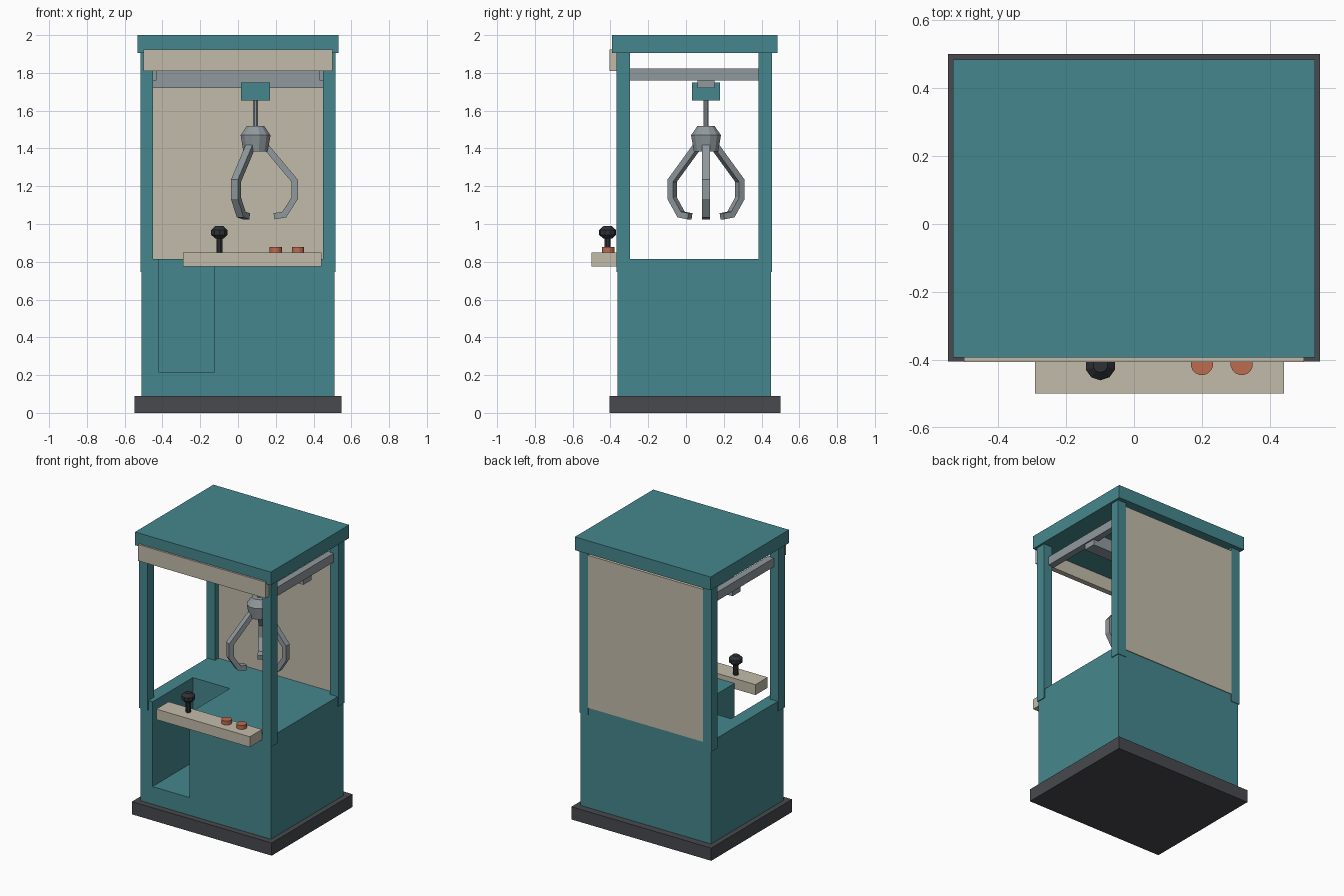
import bpy, bmesh, math
from mathutils import Vector

if "Cube" in bpy.data.objects:
    bpy.data.objects.remove(bpy.data.objects["Cube"], do_unlink=True)


def material(name, rgb):
    m = bpy.data.materials.new(name)
    m.use_nodes = True
    m.diffuse_color = (*rgb, 1)
    m.node_tree.nodes["Principled BSDF"].inputs["Base Color"].default_value = (*rgb, 1)
    return m


TEAL = material("teal", (0.06, 0.245, 0.27))
CREAM = material("cream", (0.54, 0.5, 0.4))
STEEL = material("steel grey", (0.28, 0.32, 0.34))
CHARCOAL = material("charcoal", (0.065, 0.067, 0.076))
BLACK = material("soft black", (0.028, 0.031, 0.037))
ORANGE = material("burnt orange", (0.51, 0.15, 0.08))


def finish(name, bm, mat):
    bmesh.ops.recalc_face_normals(bm, faces=bm.faces)
    me = bpy.data.meshes.new(name)
    bm.to_mesh(me)
    bm.free()
    me.materials.append(mat)
    ob = bpy.data.objects.new(name, me)
    bpy.context.collection.objects.link(ob)
    return ob


def box(name, mat, xs, ys, zs):
    """Box from its x, y and z ranges."""
    bm = bmesh.new()
    bmesh.ops.create_cube(bm, size=1)
    for v in bm.verts:
        v.co = [r[0] if c < 0 else r[1] for c, r in zip(v.co, (xs, ys, zs))]
    return finish(name, bm, mat)


def lathe(name, mat, centre, profile, sides):
    """Solid of revolution from (radius, z) rings with flat caps."""
    bm = bmesh.new()
    rings = []
    for r, z in profile:
        angles = [math.tau * (i + 0.5) / sides for i in range(sides)]
        rings.append([bm.verts.new((centre[0] + r * math.cos(a),
                                    centre[1] + r * math.sin(a), z)) for a in angles])
    for low, high in zip(rings, rings[1:]):
        for i in range(sides):
            j = (i + 1) % sides
            bm.faces.new((low[i], low[j], high[j], high[i]))
    bm.faces.new(rings[0])
    bm.faces.new(rings[-1])
    return finish(name, bm, mat)


def claw_arm(name, mat, centre, angle, path, thick, width):
    """Rectangular bar swept along a radial (r, z) path with mitred bends."""
    pts = [Vector(p) for p in path]
    dirs = [(b - a).normalized() for a, b in zip(pts, pts[1:])]
    out = Vector((math.cos(angle), math.sin(angle), 0))
    side = Vector((-out.y, out.x, 0)) * width / 2
    origin = Vector((*centre, 0))
    bm = bmesh.new()
    rings = []
    for i, p in enumerate(pts):
        d0, d1 = dirs[max(i - 1, 0)], dirs[min(i, len(dirs) - 1)]
        t = (d0 + d1).normalized()
        n = Vector((-t.y, t.x)) * thick / 2 / t.dot(d0)
        ring = []
        for s, w in ((1, 1), (1, -1), (-1, -1), (-1, 1)):
            q = p + n * s
            ring.append(bm.verts.new(origin + out * q.x + Vector((0, 0, q.y)) + side * w))
        rings.append(ring)
    for a, b in zip(rings, rings[1:]):
        for i in range(4):
            j = (i + 1) % 4
            bm.faces.new((a[i], a[j], b[j], b[i]))
    bm.faces.new(rings[0])
    bm.faces.new(rings[-1])
    return finish(name, bm, mat)


# Plinth and cabinet with the prize chute cut from its front and top
box("plinth", CHARCOAL, (-0.548, 0.548), (-0.405, 0.5), (0, 0.09))
cabinet = box("cabinet", TEAL, (-0.511, 0.511), (-0.362, 0.45), (0.09, 0.815))
cutter = box("chute_cutter", TEAL, (-0.417, -0.126), (-0.6, 0.09), (0.215, 1.0))
cutter.hide_render = True
cutter.hide_set(True)
cut = cabinet.modifiers.new("chute", "BOOLEAN")
cut.operation = "DIFFERENCE"
cut.object = cutter

# Corner posts, roof, sign board and back panel
for sx, side in ((1, "left"), (-1, "right")):
    xs = sorted((sx * 0.45, sx * 0.517))
    box(f"front_{side}_post", TEAL, xs, (-0.368, -0.297), (0.747, 1.906))
    box(f"back_{side}_post", TEAL, xs, (0.385, 0.454), (0.747, 1.906))
    # Rail between the posts
    box(f"{side}_rail", STEEL, sorted((sx * 0.432, sx * 0.48)), (-0.31, 0.4), (1.76, 1.822))
box("roof", TEAL, (-0.532, 0.532), (-0.393, 0.484), (1.906, 2.0))
box("sign_board", CREAM, (-0.5, 0.5), (-0.406, -0.368), (1.81, 1.925))
box("back_panel", CREAM, (-0.45, 0.45), (0.425, 0.455), (0.8, 1.88))

# Crossbar, carriage and claw
claw = (0.093, 0.106)
box("crossbar", STEEL, (-0.47, 0.47), (0.061, 0.151), (1.72, 1.81))
box("carriage", TEAL, (0.017, 0.169), (0.031, 0.181), (1.653, 1.748))
lathe("claw_rod", STEEL, claw, [(0.014, 1.5), (0.014, 1.66)], 8)
lathe("claw_hub", STEEL, claw, [(0.067, 1.385), (0.082, 1.47), (0.048, 1.518)], 12)
arm_path = [(0.055, 1.41), (0.207, 1.229), (0.207, 1.136), (0.152, 1.05), (0.098, 1.041)]
for k in range(3):
    claw_arm(f"claw_arm_{k + 1}", STEEL, claw, math.tau * k / 3, arm_path, 0.033, 0.042)

# Control shelf with joystick and buttons
box("control_shelf", CREAM, (-0.291, 0.442), (-0.499, -0.362), (0.776, 0.85))
stick = (-0.099, -0.415)
lathe("joystick_shaft", BLACK, stick, [(0.017, 0.85), (0.017, 0.93)], 8)
lathe("joystick_knob", BLACK, stick,
      [(0.022, 0.922), (0.045, 0.943), (0.045, 0.968), (0.022, 0.989)], 10)
for x, side in ((0.2, "right"), (0.317, "left")):
    lathe(f"{side}_button", ORANGE, (x, -0.412), [(0.033, 0.85), (0.033, 0.878)], 16)
